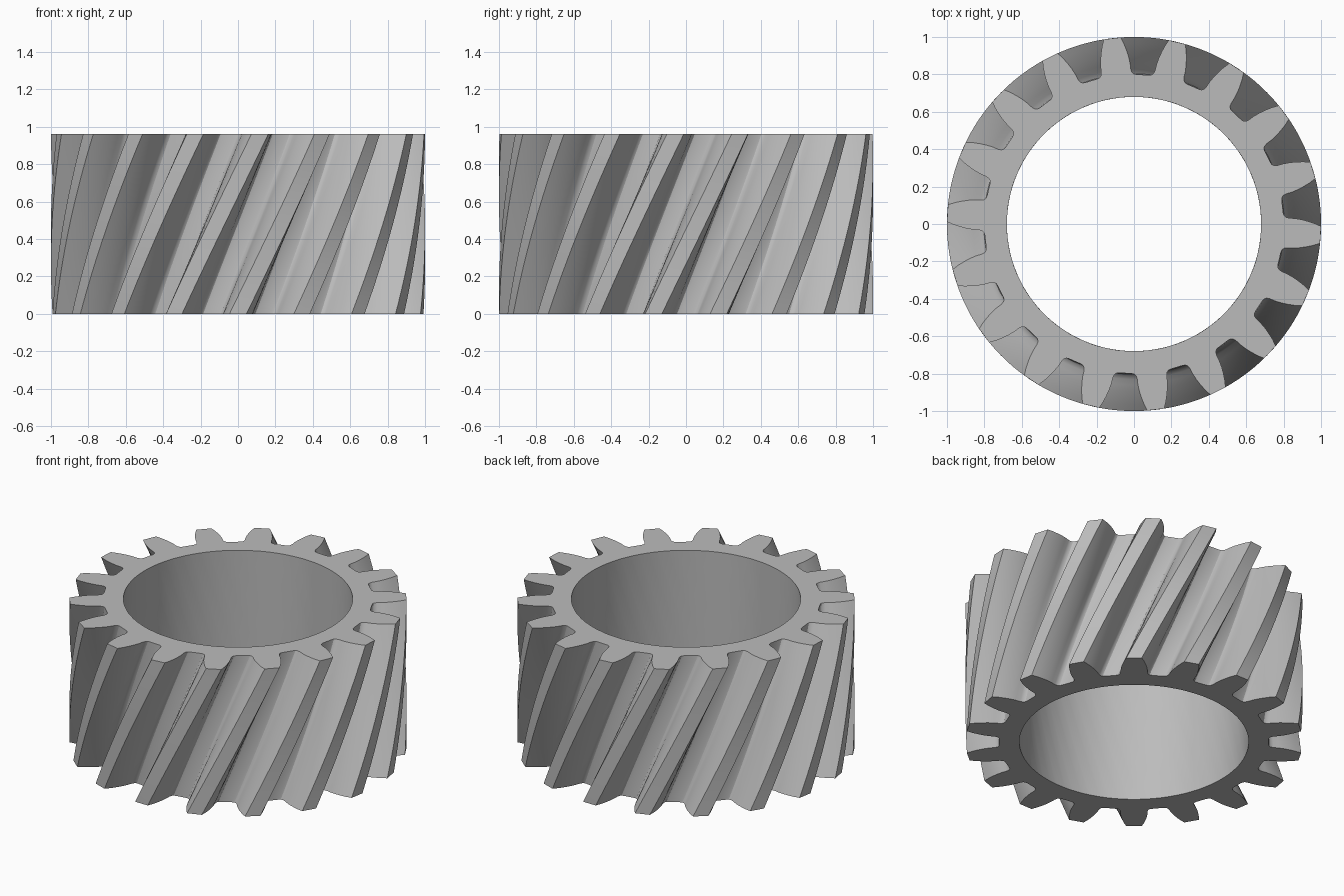
import bpy, bmesh, math

if "Cube" in bpy.data.objects:
    bpy.data.objects.remove(bpy.data.objects["Cube"])

TEETH, HEIGHT, BORE = 18, 0.96, 0.68
TWIST, STEPS = math.radians(26.7), 20

# Half of one tooth: (radius, angle from the tooth centre in degrees)
half = [(1.0, 2.6), (0.965, 3.5), (0.93, 4.22), (0.895, 4.85), (0.86, 5.3),
        (0.83, 5.5), (0.812, 5.9), (0.803, 6.6), (0.80, 7.6)]
tooth = [(r, -a) for r, a in reversed(half)] + half

# Full outline, one tooth centred on +y at the base
outline = [(r, math.radians(90 + a + 360 / TEETH * k))
           for k in range(TEETH) for r, a in tooth]
n = len(outline)

bm = bmesh.new()


def ring(z, turn, radius=None):
    return [bm.verts.new(((radius or r) * math.cos(a + turn),
                          (radius or r) * math.sin(a + turn), z))
            for r, a in outline]


def bridge(low, high):
    for i in range(n):
        j = (i + 1) % n
        bm.faces.new((low[i], low[j], high[j], high[i]))


# Twisted teeth: outline swept up in small turns
outer = [ring(HEIGHT * s / STEPS, TWIST * s / STEPS) for s in range(STEPS + 1)]
for low, high in zip(outer, outer[1:]):
    bridge(low, high)

# Straight bore, and the flat end faces between bore and teeth
bore_low, bore_high = ring(0, 0, BORE), ring(HEIGHT, TWIST, BORE)
bridge(outer[-1], bore_high)
bridge(bore_low, outer[0])
# Match each top bore point to the nearest base point so the wall is straight
shift = TWIST * n / (2 * math.pi)
for i in range(n):
    j = (i + 1) % n
bore_mid = [ring(HEIGHT * s / STEPS, TWIST * s / STEPS, BORE) for s in range(1, STEPS)]
layers = [bore_low] + bore_mid + [bore_high]
for low, high in zip(layers, layers[1:]):
    bridge(high, low)

bmesh.ops.recalc_face_normals(bm, faces=bm.faces)
mesh = bpy.data.meshes.new("helical_gear")
bm.to_mesh(mesh)
bm.free()

gear = bpy.data.objects.new("helical_gear", mesh)
bpy.context.collection.objects.link(gear)
metal = bpy.data.materials.new("plain grey")
metal.diffuse_color = (0.5, 0.5, 0.5, 1)
metal.use_nodes = True
metal.node_tree.nodes["Principled BSDF"].inputs["Base Color"].default_value = metal.diffuse_color
mesh.materials.append(metal)

# Smooth flanks and bore, sharp tooth tips and end edges
bpy.context.view_layer.objects.active = gear
gear.select_set(True)
bpy.ops.object.shade_smooth_by_angle(angle=math.radians(30))
